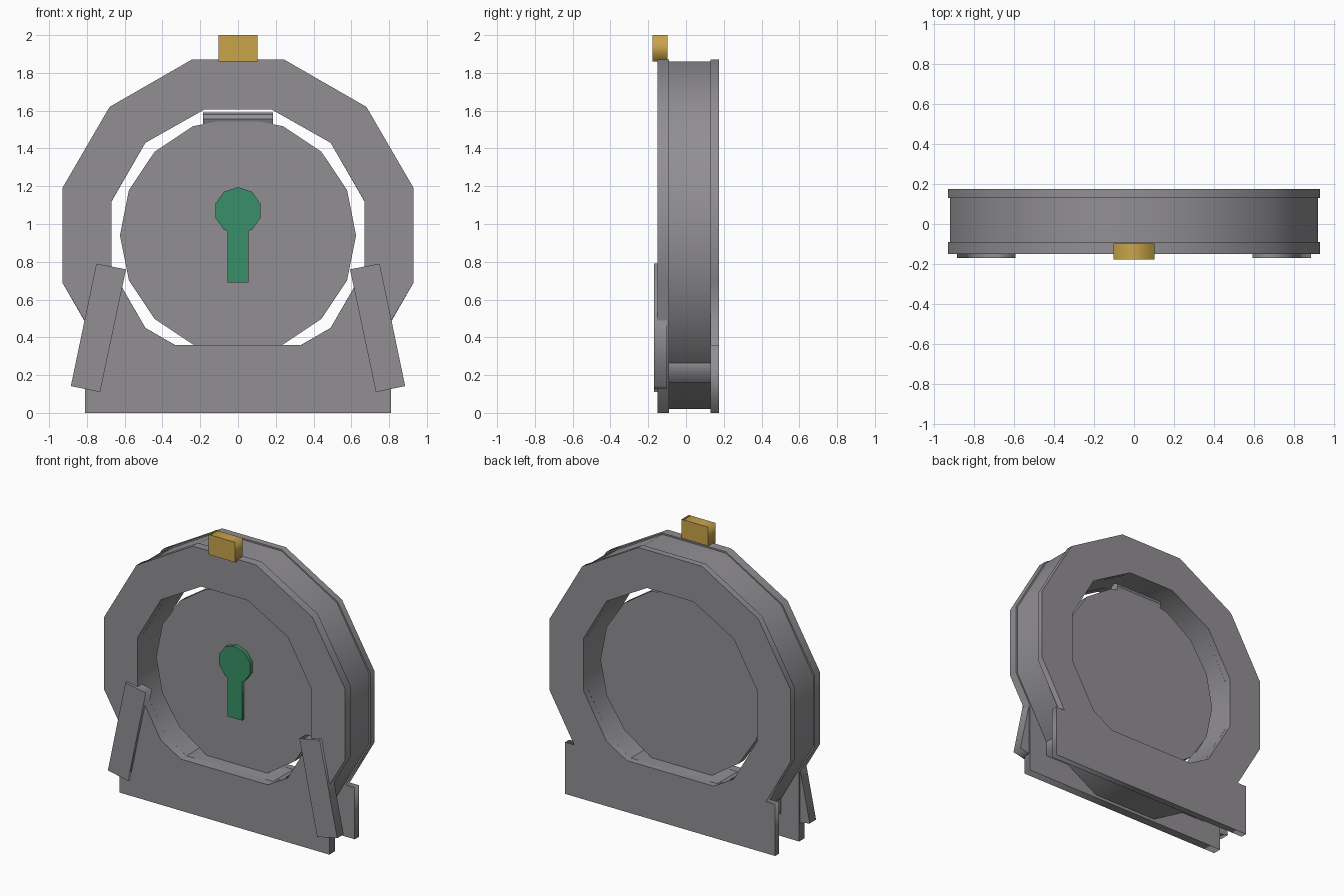
import bpy, bmesh, math
from mathutils import Matrix

if "Cube" in bpy.data.objects:
    bpy.data.objects.remove(bpy.data.objects["Cube"])

CZ = 0.94  # height of the ring centre


def material(name, rgb):
    m = bpy.data.materials.new(name)
    m.diffuse_color = (*rgb, 1)
    m.use_nodes = True
    m.node_tree.nodes["Principled BSDF"].inputs["Base Color"].default_value = m.diffuse_color
    return m


GREY = material("steel grey", (0.285, 0.275, 0.29))
GOLD = material("brass gold", (0.58, 0.37, 0.068))
GREEN = material("keyhole green", (0.04, 0.28, 0.14))


def finish(name, bm, mat):
    bmesh.ops.remove_doubles(bm, verts=bm.verts, dist=1e-5)
    bmesh.ops.recalc_face_normals(bm, faces=bm.faces)
    me = bpy.data.meshes.new(name)
    bm.to_mesh(me)
    bm.free()
    me.materials.clear()
    me.materials.append(mat)
    ob = bpy.data.objects.new(name, me)
    bpy.context.collection.objects.link(ob)
    return ob


def prism(name, loops, y0, y1, mat):
    """Extrude front-view (x, z) outlines from y0 to y1; inner loops become holes."""
    cu = bpy.data.curves.new(name, 'CURVE')
    cu.dimensions = '2D'
    cu.fill_mode = 'BOTH'
    cu.extrude = (y1 - y0) / 2
    for loop in loops:
        sp = cu.splines.new('POLY')
        sp.points.add(len(loop) - 1)
        for p, (x, z) in zip(sp.points, loop):
            p.co = (x, z, 0, 1)
        sp.use_cyclic_u = True
    tmp = bpy.data.objects.new(name + "_outline", cu)
    bpy.context.collection.objects.link(tmp)
    dg = bpy.context.evaluated_depsgraph_get()
    me = bpy.data.meshes.new_from_object(tmp.evaluated_get(dg))
    bpy.data.objects.remove(tmp)
    bm = bmesh.new()
    bm.from_mesh(me)
    bpy.data.meshes.remove(me)
    bm.transform(Matrix.Translation((0, (y0 + y1) / 2, 0)) @ Matrix.Rotation(math.pi / 2, 4, 'X'))
    return finish(name, bm, mat)


def ngon(n, r, cz=CZ, start=0.0):
    return [(r * math.cos(math.radians(start) + 2 * math.pi * i / n),
             cz + r * math.sin(math.radians(start) + 2 * math.pi * i / n)) for i in range(n)]


def rect(x0, x1, z0, z1):
    return [(x0, z0), (x1, z0), (x1, z1), (x0, z1)]


def mirrored(half):
    """Right half listed from bottom to top, closed with its mirror image."""
    return half + [(-x, z) for x, z in reversed(half)]


# Front and back plates: twelve-sided arch on a straight foot, with an opening
arch = [(0.93, 0.69), (0.93, 1.19), (0.68, 1.62), (0.245, 1.87)]
opening = mirrored([(0.335, 0.36), (0.49, 0.45), (0.67, 0.76), (0.67, 1.12), (0.49, 1.43), (0.18, 1.605)])
prism("front_plate", [mirrored([(0.81, 0), (0.81, 0.485)] + arch), opening], -0.15, -0.09, GREY)
prism("back_plate", [mirrored([(0.81, 0), (0.81, 0.36), (0.74, 0.36)] + arch), opening], 0.13, 0.175, GREY)

# Ring between the plates and the floor under the door
prism("middle_ring", [ngon(12, 0.952, start=15), ngon(12, 0.693, start=15)], -0.09, 0.13, GREY)
prism("inner_floor", [rect(-0.67, 0.67, 0.16, 0.36)], -0.09, 0.13, GREY)

# Round door with its keyhole
prism("door_disc", [ngon(16, 0.625)], -0.01, 0.05, GREY)
prism("keyhole_round", [ngon(10, 0.125, 1.07, 90)], -0.037, -0.005, GREEN)
prism("keyhole_slot", [rect(-0.055, 0.055, 0.69, 1.0)], -0.0365, -0.005, GREEN)

# Hinge rod above the door
bm = bmesh.new()
bmesh.ops.create_cone(bm, cap_ends=True, segments=8, radius1=0.035, radius2=0.035, depth=0.37,
                      matrix=Matrix.Translation((0, 0.02, 1.555)) @ Matrix.Rotation(math.pi / 2, 4, 'Y'))
finish("hinge_rod", bm, GREY)

# Slanted braces on the front
brace = [(0.73, 0.11), (0.885, 0.142), (0.75, 0.79), (0.593, 0.76)]
for side, s in (("right", 1), ("left", -1)):
    prism(side + "_brace", [[(s * x, z) for x, z in brace]], -0.17, -0.10, GREY)

# Brass block on top
prism("top_block", [rect(-0.103, 0.103, 1.86, 2.0)], -0.178, -0.098, GOLD)
